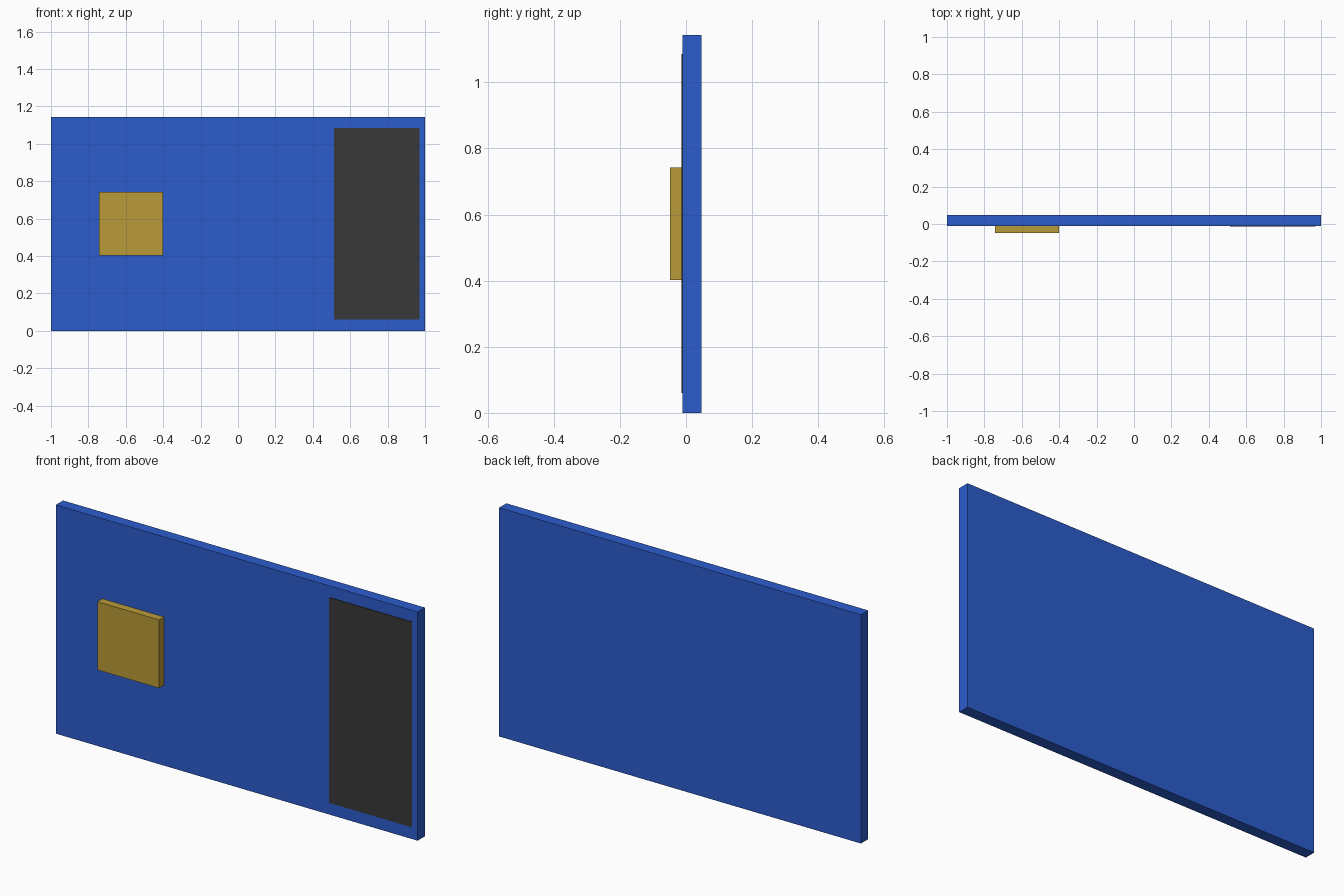
import bpy

if "Cube" in bpy.data.objects:
    bpy.data.objects.remove(bpy.data.objects["Cube"])


def material(name, color):
    m = bpy.data.materials.new(name)
    m.diffuse_color = (*color, 1)
    m.use_nodes = True
    m.node_tree.nodes["Principled BSDF"].inputs["Base Color"].default_value = m.diffuse_color
    return m


def box(name, x, y, z, mat):
    """Axis-aligned box given (min, max) ranges."""
    spans = (x, y, z)
    bpy.ops.mesh.primitive_cube_add(size=1, location=[(a + b) / 2 for a, b in spans])
    o = bpy.context.object
    o.name = name
    o.scale = [b - a for a, b in spans]
    bpy.ops.object.transform_apply(location=False, rotation=False, scale=True)
    o.data.materials.append(mat)
    return o


blue = material("card_blue", (0.025, 0.11, 0.61))
gold = material("chip_gold", (0.49, 0.33, 0.04))
dark = material("stripe_dark", (0.04, 0.04, 0.04))

FRONT = -0.01   # front face of the card

# Card body
box("card", (-1, 1), (FRONT, 0.047), (0, 1.143), blue)
# Raised contact chip
box("chip", (-0.743, -0.402), (-0.049, FRONT), (0.402, 0.743), gold)
# Thin dark stripe lying on the front face
box("stripe", (0.512, 0.97), (FRONT - 0.003, FRONT), (0.06, 1.086), dark)
